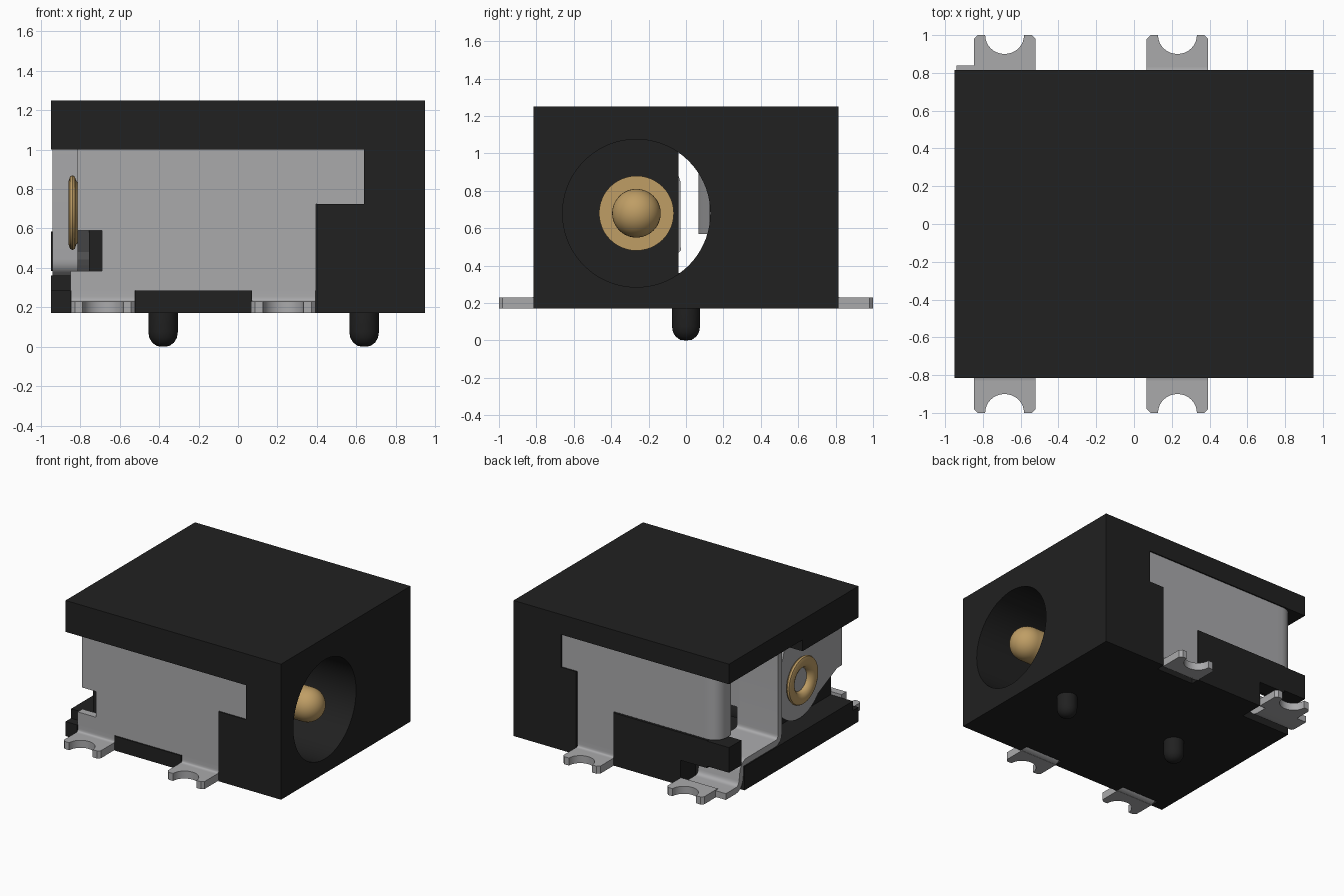
import bpy, bmesh, math
from mathutils import Vector

if "Cube" in bpy.data.objects:
    bpy.data.objects.remove(bpy.data.objects["Cube"])


def material(name, col):
    m = bpy.data.materials.new(name)
    m.diffuse_color = (*col, 1)
    m.use_nodes = True
    m.node_tree.nodes["Principled BSDF"].inputs["Base Color"].default_value = m.diffuse_color
    return m


BLACK = material("black plastic", (0.015, 0.015, 0.015))
METAL = material("grey metal", (0.40, 0.40, 0.41))
GOLD = material("gold metal", (0.52, 0.34, 0.13))


def finish(bm, name, mat):
    bmesh.ops.remove_doubles(bm, verts=bm.verts, dist=1e-5)
    bmesh.ops.recalc_face_normals(bm, faces=bm.faces)
    me = bpy.data.meshes.new(name)
    bm.to_mesh(me)
    bm.free()
    ob = bpy.data.objects.new(name, me)
    bpy.context.collection.objects.link(ob)
    me.materials.append(mat)
    return ob


def smooth(ob):
    bpy.ops.object.select_all(action='DESELECT')
    ob.select_set(True)
    bpy.context.view_layer.objects.active = ob
    bpy.ops.object.shade_smooth_by_angle(angle=math.radians(32))


def prism(name, pts, axis, a, b, mat=METAL):
    """Outline extruded along an axis from a to b."""
    def place(p, d):
        return {'x': (d, p[0], p[1]), 'y': (p[0], d, p[1]), 'z': (p[0], p[1], d)}[axis]
    bm = bmesh.new()
    lo = [bm.verts.new(place(p, a)) for p in pts]
    hi = [bm.verts.new(place(p, b)) for p in pts]
    bm.faces.new(lo)
    bm.faces.new(hi)
    for i in range(len(pts)):
        j = (i + 1) % len(pts)
        bm.faces.new((lo[i], lo[j], hi[j], hi[i]))
    return finish(bm, name, mat)


def box(name, x0, x1, y0, y1, z0, z1, mat=BLACK):
    return prism(name, [(x0, y0), (x1, y0), (x1, y1), (x0, y1)], 'z', z0, z1, mat)


def ribbon(name, path, r, axis, a, b, t=0.06):
    """Bent sheet strip: path with rounded corners, thickness t."""
    P = [Vector(p) for p in path]
    line = [P[0]]
    for p, q, s in zip(P, P[1:], P[2:]):
        A, B = q + (p - q).normalized() * r, q + (s - q).normalized() * r
        for k in range(7):
            u = k / 6
            line.append(A * (1 - u) ** 2 + q * 2 * u * (1 - u) + B * u * u)
    line.append(P[-1])
    left, right = [], []
    for i, p in enumerate(line):
        d = (line[min(i + 1, len(line) - 1)] - line[max(i - 1, 0)]).normalized()
        n = Vector((-d.y, d.x)) * t / 2
        left.append(p + n)
        right.append(p - n)
    ob = prism(name, left + right[::-1], axis, a, b)
    smooth(ob)
    return ob


def lathe(name, prof, origin, axis, mat, n=48):
    """Profile of (radius, distance along axis) turned round the axis."""
    bm = bmesh.new()
    rings = []
    for r, d in prof:
        ring = []
        for k in range(n):
            c, s = r * math.cos(2 * math.pi * k / n), r * math.sin(2 * math.pi * k / n)
            v = (d, c, s) if axis == 'x' else (c, s, d)
            ring.append(bm.verts.new(Vector(v) + Vector(origin)))
        rings.append(ring)
    for p, q in zip(rings, rings[1:]):
        for k in range(n):
            j = (k + 1) % n
            bm.faces.new((p[k], p[j], q[j], q[k]))
    ob = finish(bm, name, mat)
    smooth(ob)
    return ob


PY, PZ = -0.265, 0.68        # socket axis

# housing, carved from one block
body = box("housing", -0.95, 0.95, -0.815, 0.815, 0.17, 1.25)
cutters = [box("cut", *c) for c in (
    # recess for the front side plate and its legs
    (-1, 0.64, -0.9, -0.745, 0.725, 1.0),
    (-1, 0.40, -0.9, -0.745, 0.285, 0.73),
    (0.07, 0.40, -0.9, -0.745, 0.1, 0.29),
    (-0.85, -0.52, -0.9, -0.745, 0.1, 0.37),
    # recess for the back side plate and its leg
    (-1, 0.53, 0.745, 0.9, 0.83, 1.09),
    (-1, 0.40, 0.745, 0.9, 0.59, 0.84),
    (0.07, 0.40, 0.745, 0.9, 0.1, 0.60),
    # open rear end and spring chamber
    (-1, -0.755, -0.9, -0.1, 0.36, 1.0),
    (-1, -0.755, -0.11, 0.9, 0.36, 1.09),
    (-1, 0.35, -0.04, 0.70, 0.36, 1.088),
    (-1, -0.52, 0.62, 0.9, 0.1, 0.37))]
cutters.append(lathe("bore_cut", [(0, -0.69), (0.395, -0.69), (0.395, 1.1), (0, 1.1)],
                     (0, PY, PZ), 'x', BLACK, 72))
for c in cutters:
    m = body.modifiers.new("cut", 'BOOLEAN')
    m.operation, m.solver, m.object = 'DIFFERENCE', 'EXACT', c
    bpy.context.view_layer.objects.active = body
    bpy.ops.object.modifier_apply(modifier=m.name)
    bpy.data.objects.remove(c)
smooth(body)
# strip of base left under the front plate at the rear corner, and the back rail
box("rear_rail", -0.95, -0.5, 0.66, 0.815, 0.385, 0.585)

# locating pegs under the base
for i, x in enumerate((-0.38, 0.64)):
    lathe(f"locating_peg_{i + 1}", [(0, 0), (0.03, 0.003), (0.055, 0.02), (0.07, 0.045),
                                    (0.075, 0.075), (0.075, 0.18), (0, 0.18)],
          (x, 0, 0), 'z', BLACK, 32)

# centre pin with flange, rounded tip and hollow riveted tail
tip = [(0.13 * math.cos(a), 0.80 + 0.13 * math.sin(a))
       for a in [math.pi / 2 * k / 10 for k in range(11)]]
lathe("centre_pin", [(0, -0.55), (0.09, -0.55), (0.09, -0.82), (0.105, -0.845), (0.13, -0.858),
                     (0.16, -0.86), (0.183, -0.852), (0.19, -0.84), (0.183, -0.828), (0.16, -0.82),
                     (0.15, -0.81), (0.15, -0.70), (0.20, -0.70), (0.20, -0.63), (0.13, -0.63)] + tip,
      (0, PY, PZ), 'x', GOLD)

# front side plate, folded round the rear to hold the pin
prism("front_side_plate", [(-0.81, 1.0), (0.64, 1.0), (0.64, 0.725), (0.395, 0.725), (0.395, 0.285),
                           (-0.85, 0.285), (-0.85, 0.385), (-0.69, 0.385), (-0.69, 0.59), (-0.81, 0.59)],
      'y', -0.805, -0.745)
arc = [(PY + 0.31 * math.cos(a), PZ + 0.31 * math.sin(a))
       for a in [-math.radians(40 + 10 * k) for k in range(11)]]
prism("pin_plate", [(-0.80, 1.0), (-0.08, 1.0), (-0.03, 0.85), (-0.03, 0.55)] + arc +
      [(-0.74, 0.59), (-0.80, 0.59)], 'x', -0.815, -0.757)

# back side plate, with its rounded fold at the rear
prism("back_side_plate", [(-0.7, 1.09), (0.53, 1.09), (0.53, 0.83), (0.395, 0.83), (0.395, 0.285),
                          (0.07, 0.285), (0.07, 0.595), (-0.7, 0.595)], 'y', 0.745, 0.805)
ribbon("back_plate_fold", [(-0.69, 0.775), (-0.82, 0.775), (-0.82, 0.65)], 0.08, 'z', 0.595, 1.09)

# spring terminal: foot, step over the base, upright and contact arm
ribbon("spring_terminal", [(0.84, 0.20), (0.66, 0.20), (0.63, 0.385), (0.16, 0.385), (0.16, 1.085)],
       0.06, 'x', -0.94, -0.58, 0.05)
ribbon("spring_contact", [(-0.6, 0.16), (-0.35, 0.16), (0.0, 0.08), (0.2, 0.15)],
       0.08, 'z', 0.57, 0.92, 0.05)

# solder tabs with a half-round notch, and the bent legs above them
for i, (x, s) in enumerate(((-0.685, -1), (0.23, -1), (-0.685, 1), (0.23, 1))):
    notch = [(x + 0.103 * math.cos(a), s * (1.0 - 0.1 * math.sin(a)))
             for a in [math.pi * k / 16 for k in range(17)]]
    h, e = 0.163, 0.02
    outline = [(x - h, s * 0.81), (x + h, s * 0.81), (x + h, s * (1 - e)), (x + h - e, s * 1.0)]
    outline += notch + [(x - h + e, s * 1.0), (x - h, s * (1 - e))]
    smooth(prism(f"solder_tab_{i + 1}", outline, 'z', 0.17, 0.23))
    if i != 2:
        ribbon(f"bent_leg_{i + 1}", [(s * 0.775, 0.30), (s * 0.775, 0.20), (s * 0.86, 0.20)],
               0.055, 'x', x - h, x + h)
